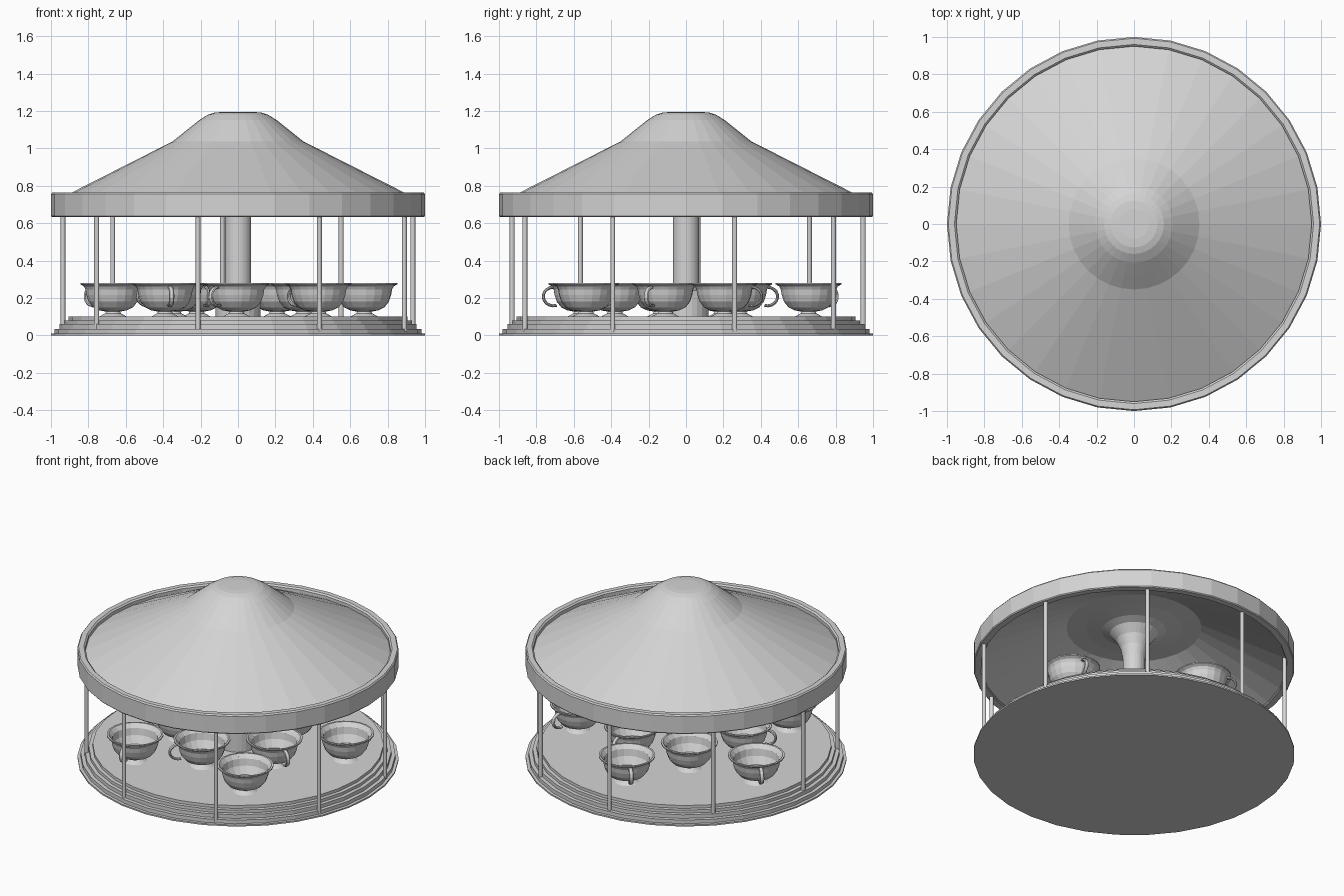
import bpy
import bmesh
from math import radians, cos, sin, tau
from mathutils import Matrix, Vector

cube = bpy.data.objects.get("Cube")
if cube:
    bpy.data.objects.remove(cube, do_unlink=True)

# One plain grey for everything
grey = bpy.data.materials.new("light_grey")
grey.use_nodes = True
colour = (0.66, 0.66, 0.66, 1)
grey.diffuse_color = colour
grey.node_tree.nodes["Principled BSDF"].inputs["Base Color"].default_value = colour


def finish(bm, name):
    bmesh.ops.remove_doubles(bm, verts=bm.verts, dist=0.0005)
    bmesh.ops.recalc_face_normals(bm, faces=bm.faces)
    mesh = bpy.data.meshes.new(name)
    bm.to_mesh(mesh)
    bm.free()
    mesh.materials.append(grey)
    obj = bpy.data.objects.new(name, mesh)
    bpy.context.collection.objects.link(obj)
    return obj


def sweep(bm, rings, closed):
    """Bridge successive rings of vertices with quads."""
    rings = [[bm.verts.new(p) for p in ring] for ring in rings]
    count = len(rings[0])
    for i in range(len(rings) if closed else len(rings) - 1):
        a, b = rings[i], rings[(i + 1) % len(rings)]
        for j in range(count):
            k = (j + 1) % count
            bm.faces.new((a[j], a[k], b[k], b[j]))


def lathe(name, profile, sides=32, closed=False):
    """Turn a (radius, height) profile around the vertical axis."""
    bm = bmesh.new()
    sweep(bm, [[(max(r, 0.00001) * cos(tau * j / sides), max(r, 0.00001) * sin(tau * j / sides), z)
                for j in range(sides)] for r, z in profile], closed)
    return finish(bm, name)


def polar(radius, degrees, z=0.0):
    return Vector((radius * cos(radians(degrees)), radius * sin(radians(degrees)), z))


# Stepped platform
steps = [(1.0, 0.01), (0.98, 0.035), (0.955, 0.06), (0.93, 0.08), (0.905, 0.1)]
outline = [(0, 0)]
low = 0
for radius, high in steps:
    outline += [(radius, low), (radius, high)]
    low = high
lathe("stepped_platform", outline + [(0, low)])

# Centre column with trumpet top, and its plinth
lathe("column_plinth", [(0, 0.1), (0.12, 0.1), (0.12, 0.24), (0, 0.24)], 24)
lathe("centre_column", [(0.07, 0.1), (0.07, 0.69), (0.083, 0.76), (0.108, 0.82),
                        (0.15, 0.87), (0.2, 0.89), (0.3, 0.905), (0.42, 0.912)])

# Bell-shaped roof with a parallel underside
lathe("roof", [(0.965, 0.725), (0.35, 1.037), (0.275, 1.097), (0.207, 1.151), (0.16, 1.18),
               (0.125, 1.191), (0.08, 1.195), (0, 1.195)])
lathe("ceiling", [(0.955, 0.643), (0.42, 0.912)])

# Rim band around the roof
lathe("roof_rim", [(0.955, 0.633), (0.995, 0.633), (1.0, 0.639), (1.0, 0.755),
                   (0.993, 0.764), (0.96, 0.764), (0.95, 0.755), (0.95, 0.639)], closed=True)

# Nine slim poles
for i in range(9):
    bm = bmesh.new()
    bmesh.ops.create_cone(bm, cap_ends=True, segments=12, radius1=0.013, radius2=0.013, depth=0.63)
    pole = finish(bm, f"pole_{i + 1}")
    pole.location = polar(0.955, 16 + 40 * i, 0.335) + Vector((0.017, -0.003, 0))

# Cup bowl with foot, flared lip and hollow inside
cup_profile = [(0, 0.1), (0.075, 0.1), (0.06, 0.108), (0.042, 0.118), (0.038, 0.127),
               (0.075, 0.134), (0.108, 0.15), (0.132, 0.18), (0.144, 0.215), (0.149, 0.245),
               (0.158, 0.262), (0.177, 0.273), (0.177, 0.281), (0.165, 0.281), (0.142, 0.255),
               (0.134, 0.21), (0.105, 0.162), (0, 0.145)]


def make_handle(name):
    """Ear-shaped loop, swept with a round section in the local XZ plane."""
    bm = bmesh.new()
    rings = []
    for i in range(11):
        t = radians(-105 + 195 * i / 10)
        centre = Vector((0.15 + 0.056 * cos(t), 0, 0.208 + 0.05 * sin(t)))
        outward = Vector((cos(t), 0, sin(t)))
        rings.append([centre + outward * (0.008 * cos(a)) + Vector((0, 0.014 * sin(a), 0))
                      for a in (tau * j / 8 for j in range(8))])
    sweep(bm, rings, False)
    return finish(bm, name)


# Two loose rings of five cups: x, y and handle heading of each
cup_rings = {
    "outer": [(0.43, -0.535, 140), (0.675, 0.205, 76), (-0.01, 0.655, 133),
              (-0.668, 0.191, 135), (-0.39, -0.56, -80)],
    "inner": [(-0.008, -0.38, -132), (0.352, -0.11, -30), (0.209, 0.284, 90),
              (-0.22, 0.277, -70), (-0.345, -0.134, 200)],
}
for ring, cups in cup_rings.items():
    for i, (x, y, heading) in enumerate(cups):
        cup = lathe(f"{ring}_cup_{i + 1}", cup_profile, 20)
        handle = make_handle(f"{ring}_cup_handle_{i + 1}")
        for part in (cup, handle):
            part.matrix_world = (Matrix.Translation((x, y, 0))
                                 @ Matrix.Rotation(radians(heading), 4, 'Z'))
